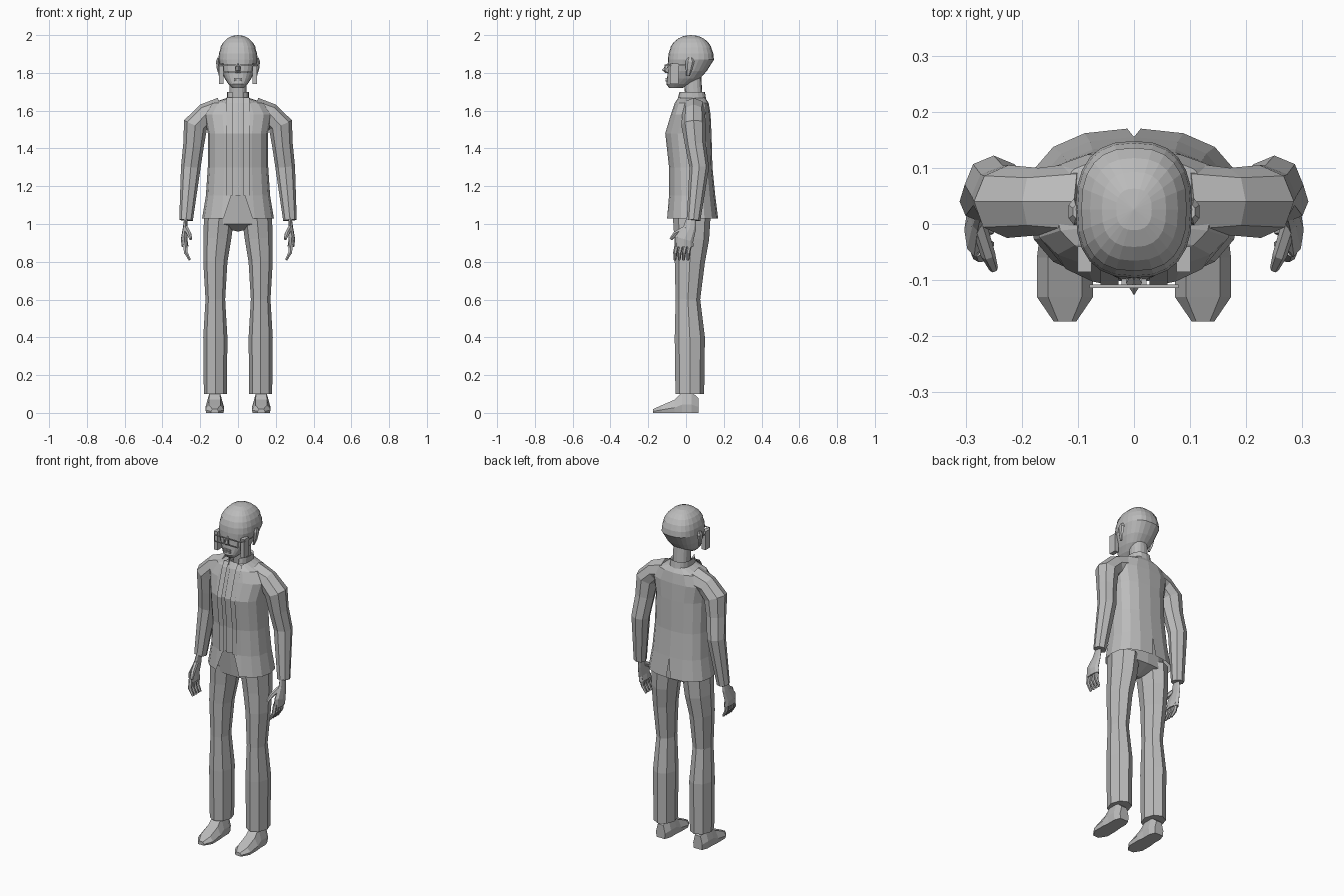
import bpy, bmesh
from math import sin, cos, pi, copysign
from mathutils import Vector

cube = bpy.data.objects.get("Cube")
if cube:
    bpy.data.objects.remove(cube)

grey = bpy.data.materials.new("plain grey")
grey.use_nodes = True
grey.diffuse_color = (.5, .5, .5, 1)
shader = grey.node_tree.nodes["Principled BSDF"]
shader.inputs["Base Color"].default_value = grey.diffuse_color


def skin(name, sections, closed=False):
    """Joins sections of equal length with quads and mirrors them across x.
    Closed sections also get end caps."""
    bm = bmesh.new()
    rows = [[bm.verts.new(p) for p in section] for section in sections]
    count = len(rows[0])
    for low, high in zip(rows, rows[1:]):
        for i in range(count if closed else count - 1):
            j = (i + 1) % count
            bm.faces.new((low[i], low[j], high[j], high[i]))
    if closed:
        bm.faces.new(rows[0])
        bm.faces.new(rows[-1])
    bmesh.ops.remove_doubles(bm, verts=bm.verts, dist=.0001)
    bmesh.ops.recalc_face_normals(bm, faces=bm.faces)
    mesh = bpy.data.meshes.new(name)
    bm.to_mesh(mesh)
    bm.free()
    mesh.materials.append(grey)
    part = bpy.data.objects.new(name, mesh)
    bpy.context.collection.objects.link(part)
    mirror = part.modifiers.new("mirror", "MIRROR")
    mirror.merge_threshold = .0005


def half_ring(z, width, front, back, gap=0, vent=0, steps=8):
    """Half of a rounded outline, from the front middle to the back middle."""
    points = []
    for i in range(steps + 1):
        angle = pi * i / steps
        x = width * max(sin(angle), 0) ** .8
        turn = copysign(abs(cos(angle)) ** .8, cos(angle))
        y = (front + back) / 2 - (back - front) / 2 * turn
        x = vent if i == steps else max(x, gap)
        points.append((x, y, z))
    return points


def tube(name, rings, flat=1, sides=8):
    """Rings are (x, y, z, radius), set square to the path; flat scales the
    radius across the body."""
    sections = []
    for k, (x, y, z, radius) in enumerate(rings):
        before = Vector(rings[max(k - 1, 0)][:3])
        after = Vector(rings[min(k + 1, len(rings) - 1)][:3])
        along = (after - before).normalized()
        u = (Vector((0, 1, 0)) - along * along.y).normalized()
        v = along.cross(u) * flat
        centre = Vector((x, y, z))
        angles = [2 * pi * i / sides for i in range(sides)]
        sections.append([centre + (u * cos(a) + v * sin(a)) * radius for a in angles])
    skin(name, sections, closed=True)


def box(name, centre, size):
    x, y, z = centre
    w, d, h = (s / 2 for s in size)
    skin(name, [[(x - w, y - d, level), (x + w, y - d, level),
                 (x + w, y + d, level), (x - w, y + d, level)]
                for level in (z - h, z + h)], closed=True)


# Jacket: (height, half width, front, back), open in front with a vent behind
jacket = [(1.03, .19, -.1, .17), (1.15, .17, -.09, .155), (1.3, .16, -.09, .14),
          (1.48, .16, -.11, .135), (1.58, .18, -.08, .13), (1.64, .14, -.06, .12),
          (1.67, .05, -.04, .1)]
skin("jacket", [half_ring(*ring, gap=.036 + max(0, 1.15 - ring[0]) / 3,
                          vent=.012 if ring == jacket[0] else 0)
                for ring in jacket])


def front_strip(name, inner, outer, lift, slope=0):
    """A strip that follows the jacket front from the waist to the collar."""
    skin(name, [[(inner, front - lift, z), (outer, front - lift + slope, z)]
                for z, width, front, back in jacket[1:]])


front_strip("lapel", inner=.028, outer=.06, lift=.004)
front_strip("shirt_front", inner=0, outer=.055, lift=-.004, slope=.01)
front_strip("button_strip", inner=0, outer=.012, lift=0)
skin("collar", [half_ring(1.64, .06, -.05, .11, gap=.03),
                half_ring(1.7, .058, -.035, .1, gap=.03),
                half_ring(1.69, .046, -.02, .09, gap=.03)])

# Sleeves, starting inside the shoulders
tube("sleeve", [(.09, .04, 1.6, .07), (.17, .04, 1.58, .06), (.225, .04, 1.525, .065),
                (.235, .05, 1.42, .055), (.25, .07, 1.3, .052), (.275, .04, 1.02, .036)])

# Hands: palm, four fingers and a thumb
tube("palm", [(.275, .03, 1.04, .024), (.28, .02, .98, .034),
              (.285, -.01, .92, .05), (.28, -.01, .88, .05)], flat=.35)
for i in range(4):
    y = .022 - .023 * i
    tube("finger", [(.28, y, .9, .012), (.277, y - .01, .85, .011),
                    (.255, y - .012, .81, .007)], sides=6)
tube("thumb", [(.277, 0, .98, .014), (.26, -.055, .95, .013),
               (.25, -.08, .92, .008)], sides=6)

# Trousers: hips and legs
skin("hips", [half_ring(1.17, .15, -.08, .12), half_ring(1, .175, -.06, .12),
              half_ring(.96, 0, .03, .03)])
tube("trouser_leg", [(.1, .03, 1.04, .1), (.11, .03, .92, .092), (.12, .02, .8, .08),
                     (.12, .01, .6, .065), (.12, .02, .4, .08), (.12, .02, .1, .076)],
     flat=.8)

# Shoes: (distance back, half width, top), swept from heel to toe on a flat sole
outline = [(-.9, 0), (-1, .4), (-.6, 1), (.6, 1), (1, .4), (.9, 0)]
skin("shoe", [[(.123 + half * side, y, top * up) for side, up in outline]
              for y, half, top in ((.065, .03, .08), (.03, .045, .11), (-.02, .045, .11),
                                   (-.06, .05, .07), (-.13, .05, .04), (-.174, .02, .02))],
     closed=True)


def dome(first, grow):
    """Rounded top of the skull, starting at the given step."""
    rings = []
    for step in range(first, 7):
        angle = pi * step / 12
        reach = max(cos(angle), 0) ** .9
        rings.append(half_ring(1.87 + (.127 + grow) * sin(angle), (.104 + grow) * reach,
                               .026 - (.122 + grow) * reach,
                               .026 + (.122 + grow) * reach, steps=12))
    return rings


# Head, hair and neck
jaw = [(1.72, 0, -.06, -.06), (1.72, .03, -.09, -.02), (1.74, .05, -.104, .03),
       (1.77, .07, -.1, .075), (1.81, .088, -.097, .11)]
skin("head", [half_ring(*ring, steps=12) for ring in jaw] + dome(first=0, grow=0))
skin("hair", dome(first=2, grow=.003))
skin("neck", [half_ring(1.63, .046, 0, .09), half_ring(1.79, .046, -.015, .08)])

# Face details
skin("nose", [[(0, -.1, 1.85), (.005, -.09, 1.85)], [(0, -.127, 1.815), (.014, -.105, 1.81)],
              [(0, -.11, 1.8), (.014, -.095, 1.8)]])
for z in (1.758, 1.77):
    box("lip", (.011, -.102, z), (.022, .012, .008))
tube("ear", [(.097, .01, 1.785, .01), (.105, .016, 1.82, .018),
             (.107, .022, 1.86, .024), (.104, .022, 1.88, .012)], flat=.45, sides=6)
box("sideburn", (.088, -.063, 1.795), (.025, .045, .11))

# Glasses: two rims, a bridge and side arms
for z in (1.805, 1.842):
    box("rim_bar", (.045, -.111, z), (.066, .006, .004))
for x in (.013, .077):
    box("rim_post", (x, -.111, 1.824), (.004, .006, .04))
box("glasses_bridge", (.006, -.111, 1.838), (.012, .006, .008))
skin("glasses_arm", [[(x, y, z) for z in (1.836, 1.844)]
                     for x, y in ((.077, -.111), (.103, -.08), (.107, .02))])
